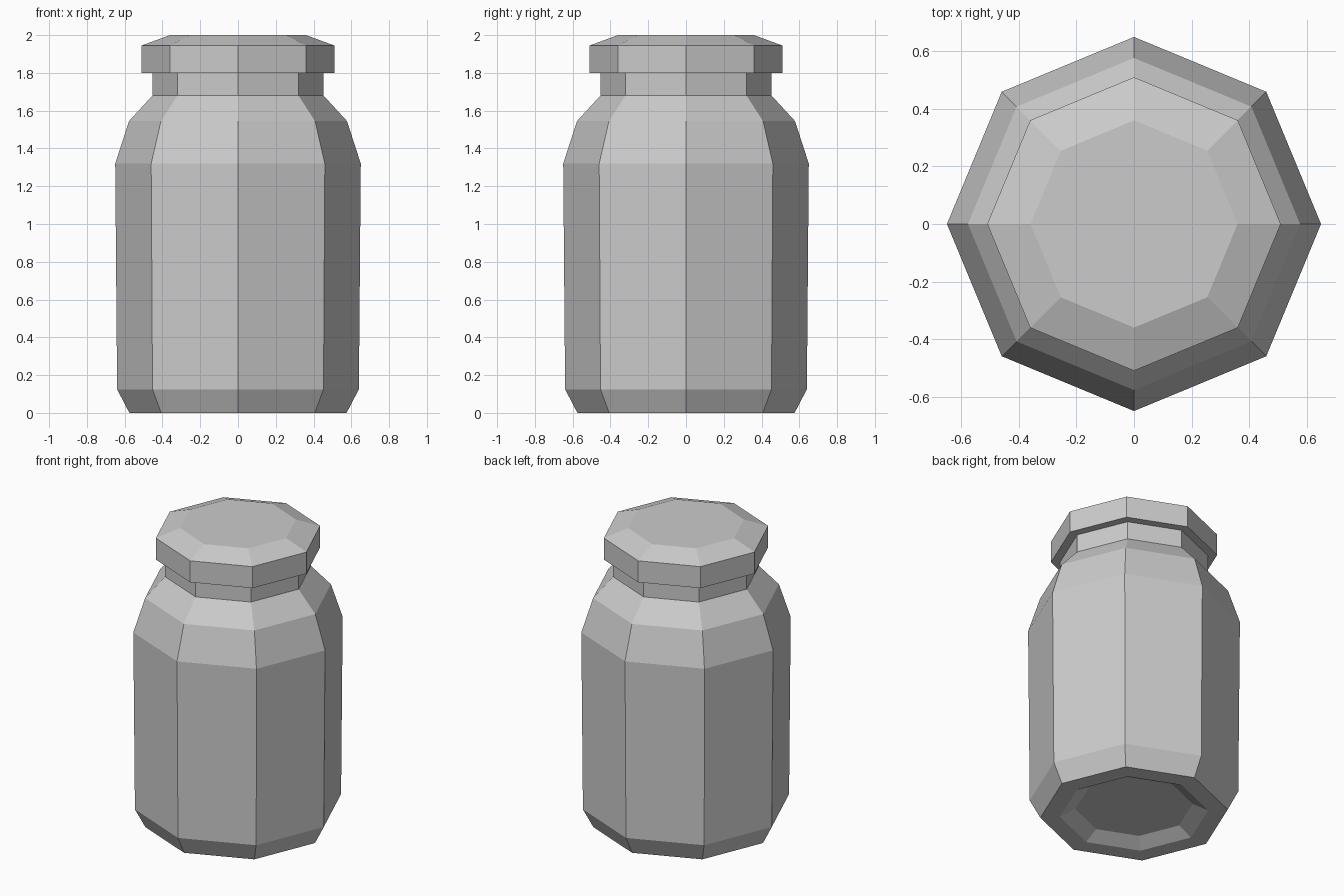
import bpy, bmesh
from math import cos, sin, tau

if "Cube" in bpy.data.objects:
    bpy.data.objects.remove(bpy.data.objects["Cube"])

SIDES = 8


def lathe(name, profile, cap_start=False, cap_end=False):
    """Revolve (radius, z) points, listed bottom to top, into a faceted solid."""
    bm = bmesh.new()
    rings = [[bm.verts.new((r * cos(tau * i / SIDES), r * sin(tau * i / SIDES), z))
              for i in range(SIDES)] for r, z in profile]
    for a, b in zip(rings, rings[1:]):
        for i in range(SIDES):
            j = (i + 1) % SIDES
            bm.faces.new((a[i], a[j], b[j], b[i]))
    if cap_start:
        bm.faces.new(rings[0][::-1])
    if cap_end:
        bm.faces.new(rings[-1])
    mesh = bpy.data.meshes.new(name)
    bm.to_mesh(mesh)
    bm.free()
    obj = bpy.data.objects.new(name, mesh)
    bpy.context.collection.objects.link(obj)
    return obj


# Jar: recessed base, chamfered foot, body, shoulders and neck
lathe("jar_body", [(0.36, 0.05), (0.455, 0), (0.575, 0), (0.64, 0.125),
                   (0.65, 1.32), (0.577, 1.545), (0.453, 1.68), (0.453, 1.80)],
      cap_start=True)

# Lid: overhanging underside, rim and bevelled top, seated on the neck
lathe("lid", [(0.453, 1.80), (0.51, 1.80), (0.51, 1.945), (0.36, 2.0)],
      cap_end=True)
